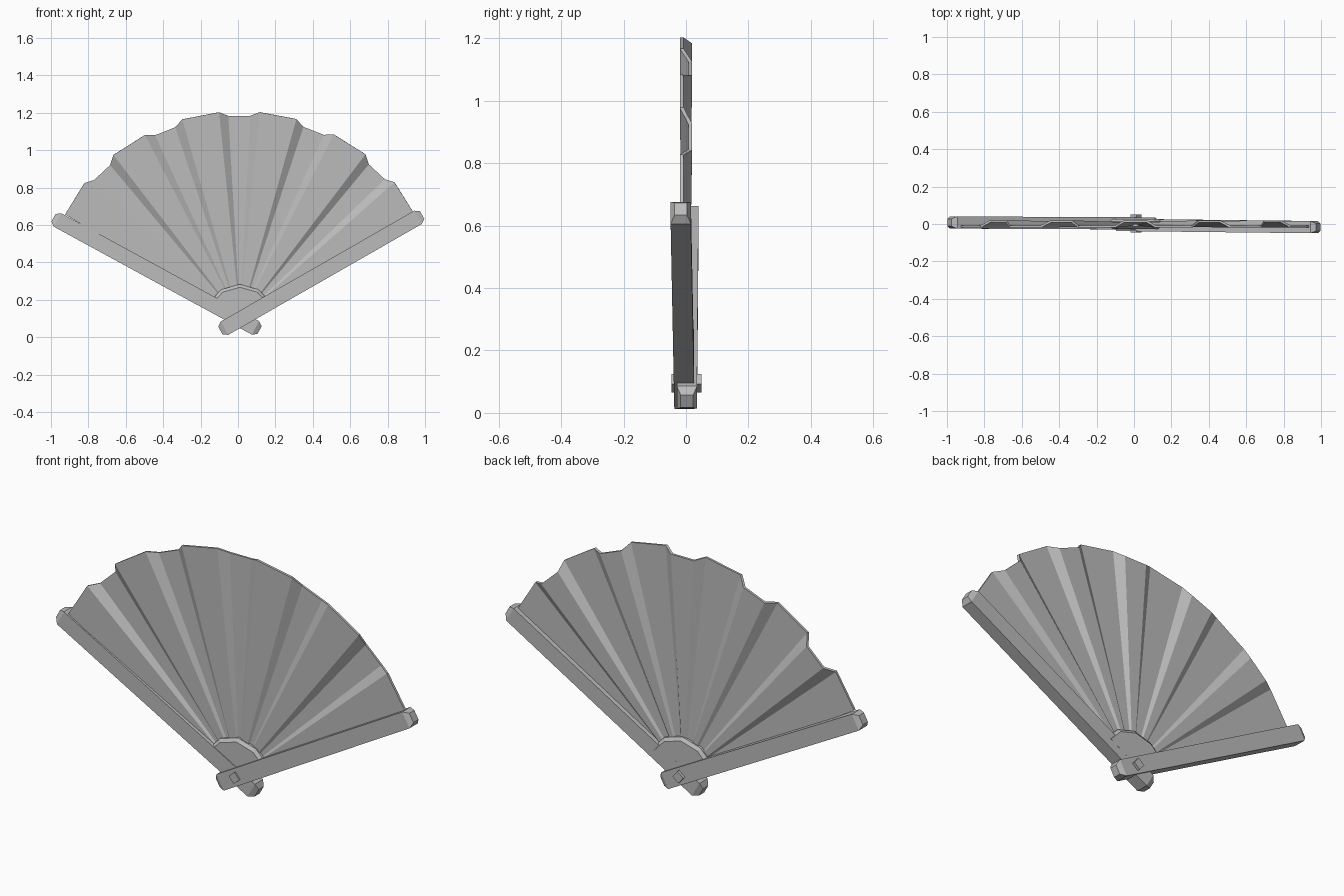
import bpy
import bmesh
from math import cos, sin, radians

PIVOT_X, PIVOT_Z = 0.01, 0.095

cube = bpy.data.objects.get("Cube")
if cube:
    bpy.data.objects.remove(cube, do_unlink=True)

grey = bpy.data.materials.new("plain grey")
grey.use_nodes = True
COLOUR = (0.5, 0.5, 0.5, 1)
grey.diffuse_color = COLOUR
grey.node_tree.nodes["Principled BSDF"].inputs["Base Color"].default_value = COLOUR


def polar(r, degrees, y):
    a = radians(degrees)
    return (PIVOT_X + r * cos(a), y, PIVOT_Z + r * sin(a))


def finish(name, bm):
    bmesh.ops.recalc_face_normals(bm, faces=bm.faces)
    mesh = bpy.data.meshes.new(name)
    bm.to_mesh(mesh)
    bm.free()
    mesh.materials.append(grey)
    obj = bpy.data.objects.new(name, mesh)
    bpy.context.collection.objects.link(obj)
    return obj


def loft(name, rings):
    """Closed solid through a list of equal-length point rings."""
    bm = bmesh.new()
    loops = [[bm.verts.new(p) for p in ring] for ring in rings]
    n = len(loops[0])
    for a, b in zip(loops, loops[1:]):
        for i in range(n):
            j = (i + 1) % n
            bm.faces.new((a[i], a[j], b[j], b[i]))
    bm.faces.new(loops[0])
    bm.faces.new(loops[-1])
    return finish(name, bm)


def guard(name, degrees, length, y_inner, y_outer):
    """Bar through the pivot with chamfered ends, leaning slightly in depth."""
    a = radians(degrees)
    half_w, half_t, cut = 0.041, 0.0325, 0.018
    rings = []
    for s, inset in ((-0.12, cut), (-0.095, 0), (length - 0.025, 0), (length, cut)):
        y = y_inner + (y_outer - y_inner) * max(s, 0) / length
        w, t = half_w - inset, half_t - inset * 0.7
        rings.append([(PIVOT_X + s * cos(a) - k * w * sin(a), y + m * t,
                       PIVOT_Z + s * sin(a) + k * w * cos(a))
                      for k, m in ((-1, -1), (1, -1), (1, 1), (-1, 1))])
    return loft(name, rings)


guard("left_guard", 29.8, 1.123, -0.005, -0.017)
guard("right_guard", 151.4, 1.135, 0.003, 0.008)

# Pleated leaf: wide front panels alternate with narrow back panels
RIM_FRONT, RIM_BACK, DEPTH, INNER = 1.115, 1.09, 0.014, 0.12
PERIOD, FRONT_HALF, BACK_HALF = 21.5, 5.1, 3.2
profile = []
for i in range(6):
    centre = 36.4 + i * PERIOD
    for side in (-1, 1):
        outer_end = (i == 0 and side < 0) or (i == 5 and side > 0)
        profile.append((centre + side * FRONT_HALF, -DEPTH,
                        1.09 if outer_end else RIM_FRONT - 0.004 * abs(i - 2.5)))
    if i < 5:
        valley = centre + PERIOD / 2
        for side in (-1, 1):
            profile.append((valley + side * BACK_HALF, DEPTH,
                            RIM_BACK - 0.006 * abs(i - 2)))
bm = bmesh.new()
inner = [bm.verts.new(polar(INNER, d, y * 0.2)) for d, y, r in profile]
outer = [bm.verts.new(polar(r, d, y)) for d, y, r in profile]
for i in range(len(profile) - 1):
    bm.faces.new((inner[i], outer[i], outer[i + 1], inner[i + 1]))
leaf = finish("pleated_leaf", bm)
thick = leaf.modifiers.new("thickness", "SOLIDIFY")
thick.thickness = 0.012
thick.offset = 0

# Hub plate at the root of the leaf, with a chamfered rim
rings = []
for y, r in ((-0.026, 0.172), (-0.014, 0.188), (0.014, 0.188), (0.026, 0.172)):
    rings.append([polar(0.0, 0, y)] + [polar(r, d, y) for d in (30, 58, 90, 122, 150)])
loft("hub_plate", rings)

# Square pivot pin
rings = []
for y, r in ((-0.046, 0.03), (0.05, 0.03)):
    rings.append([polar(r, d, y) for d in (-5, 85, 175, 265)])
loft("pivot_pin", rings)
